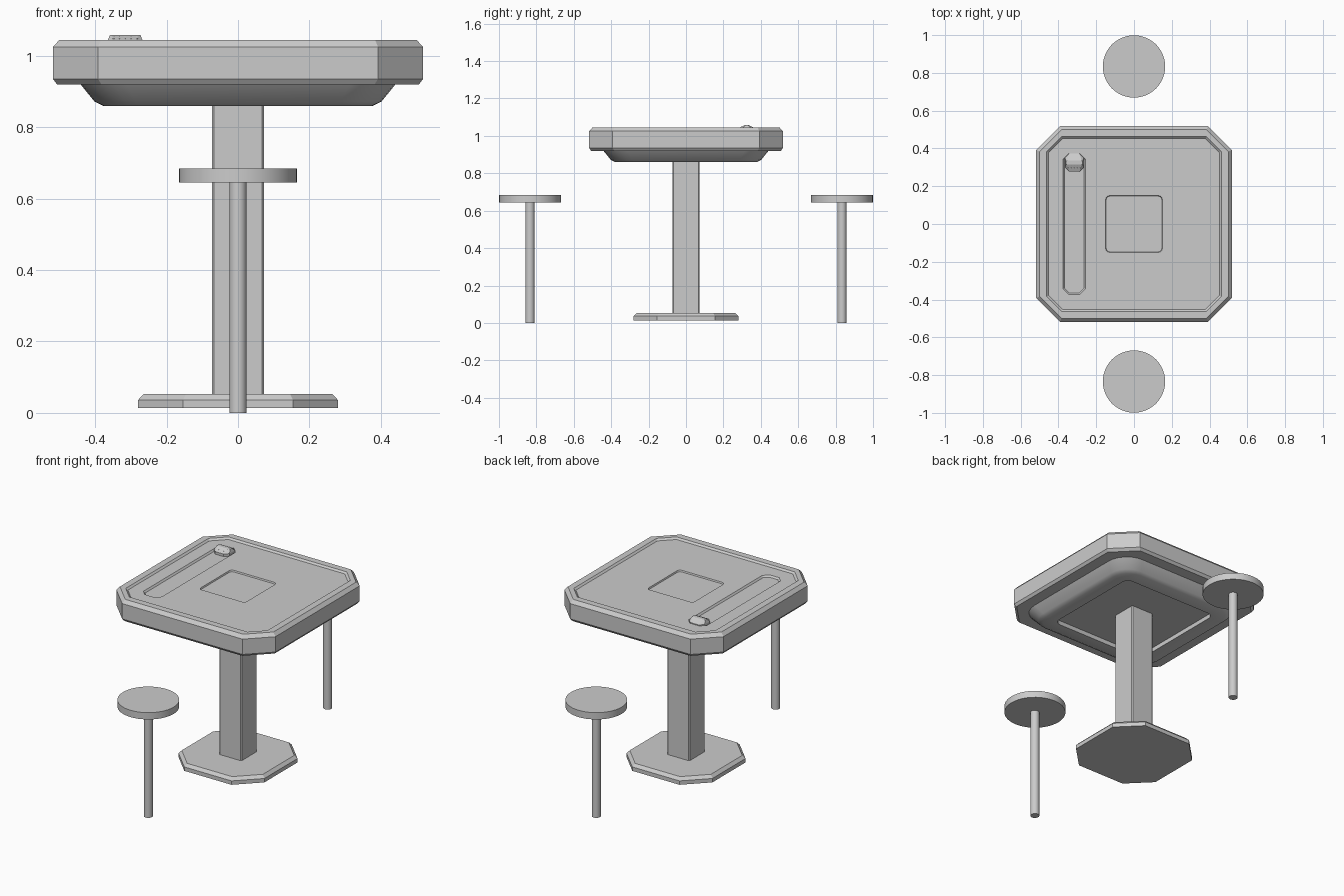
import bpy, bmesh, math

if "Cube" in bpy.data.objects:
    bpy.data.objects.remove(bpy.data.objects["Cube"])


def outline(hx, hy, c, n):
    """Rectangle with corners cut back by c, chamfered (n=1) or rounded (n>1)."""
    pts = []
    for k, (sx, sy) in enumerate([(1, 1), (-1, 1), (-1, -1), (1, -1)]):
        for i in range(n + 1):
            a = math.pi / 2 * (k + i / n)
            pts.append((sx * (hx - c) + c * math.cos(a), sy * (hy - c) + c * math.sin(a)))
    return pts


def loft(name, rings, n=1, at=(0, 0), smooth=None):
    """Closed solid through rings given as (half x, half y, corner cut, z)."""
    bm = bmesh.new()
    loops = [[bm.verts.new((x + at[0], y + at[1], z)) for x, y in outline(hx, hy, c, n)]
             for hx, hy, c, z in rings]
    for a, b in zip(loops, loops[1:]):
        for i in range(len(a)):
            j = (i + 1) % len(a)
            bm.faces.new((a[i], a[j], b[j], b[i]))
    bm.faces.new(loops[0][::-1])
    bm.faces.new(loops[-1])
    bmesh.ops.recalc_face_normals(bm, faces=bm.faces)
    me = bpy.data.meshes.new(name)
    bm.to_mesh(me)
    bm.free()
    ob = bpy.data.objects.new(name, me)
    bpy.context.collection.objects.link(ob)
    if smooth:
        smooth_by_angle(ob, smooth)
    return ob


def smooth_by_angle(ob, deg):
    bpy.ops.object.select_all(action='DESELECT')
    ob.select_set(True)
    bpy.context.view_layer.objects.active = ob
    bpy.ops.object.shade_smooth_by_angle(angle=math.radians(deg))


def cylinder(name, r, z0, z1, y):
    bpy.ops.mesh.primitive_cylinder_add(vertices=48, radius=r, depth=z1 - z0,
                                        location=(0, y, (z0 + z1) / 2))
    ob = bpy.context.object
    ob.name = name
    smooth_by_angle(ob, 30)


def carve(target, cutter):
    mod = target.modifiers.new("recess", 'BOOLEAN')
    mod.operation = 'DIFFERENCE'
    mod.solver = 'EXACT'
    mod.object = cutter
    cutter.hide_render = True
    bpy.context.view_layer.objects.active = target
    bpy.ops.object.modifier_apply(modifier=mod.name)
    bpy.data.objects.remove(cutter)


# Table top with bevelled edges and a sunken playing surface
FLOOR = 1.035
top = loft("table_top", [(.507, .507, .124, .92), (.518, .518, .126, .935),
                         (.518, .518, .126, 1.025), (.5, .5, .116, 1.045),
                         (.462, .462, .077, 1.045), (.452, .452, .073, FLOOR)])

# Square centre recess and long slider slot
carve(top, loft("centre_cutter", [(.147, .147, .017, FLOOR - .008),
                                  (.15, .15, .02, FLOOR), (.15, .15, .02, 1.07)], n=4))
SLOT_X = -.316
carve(top, loft("slot_cutter", [(.052, .364, .025, FLOOR - .01),
                                (.06, .372, .029, FLOOR), (.06, .372, .029, 1.07)],
                at=(SLOT_X, 0)))

# Slider with grip bumps
loft("slider", [(.05, .047, .022, 1.02), (.05, .047, .022, 1.04),
                (.043, .01, .004, 1.058)], at=(SLOT_X, .325))
for row in range(2):
    for i in range(5):
        bpy.ops.mesh.primitive_ico_sphere_add(
            subdivisions=1, radius=.004,
            location=(SLOT_X + (i - 2) * .016, .297 + row * .012, 1.0465 + row * .0055))
        bpy.context.object.name = "slider_grip"

# Housing under the top, hollowed around the column
loft("under_housing", [(.445, .445, .13, .925), (.402, .402, .115, .872),
                       (.378, .378, .10, .86), (.305, .305, .04, .86),
                       (.305, .305, .04, .885)], n=6, smooth=60)

# Column and foot
loft("column", [(.073, .073, .006, .05), (.073, .073, .006, .89)])
loft("base", [(.28, .28, .126, .013), (.28, .28, .126, .036), (.264, .264, .118, .053)])

# Two stools, front and back
for side, y in (("front", -.834), ("back", .834)):
    cylinder(side + "_stool_seat", .165, .645, .685, y)
    cylinder(side + "_stool_leg", .024, 0, .646, y)
